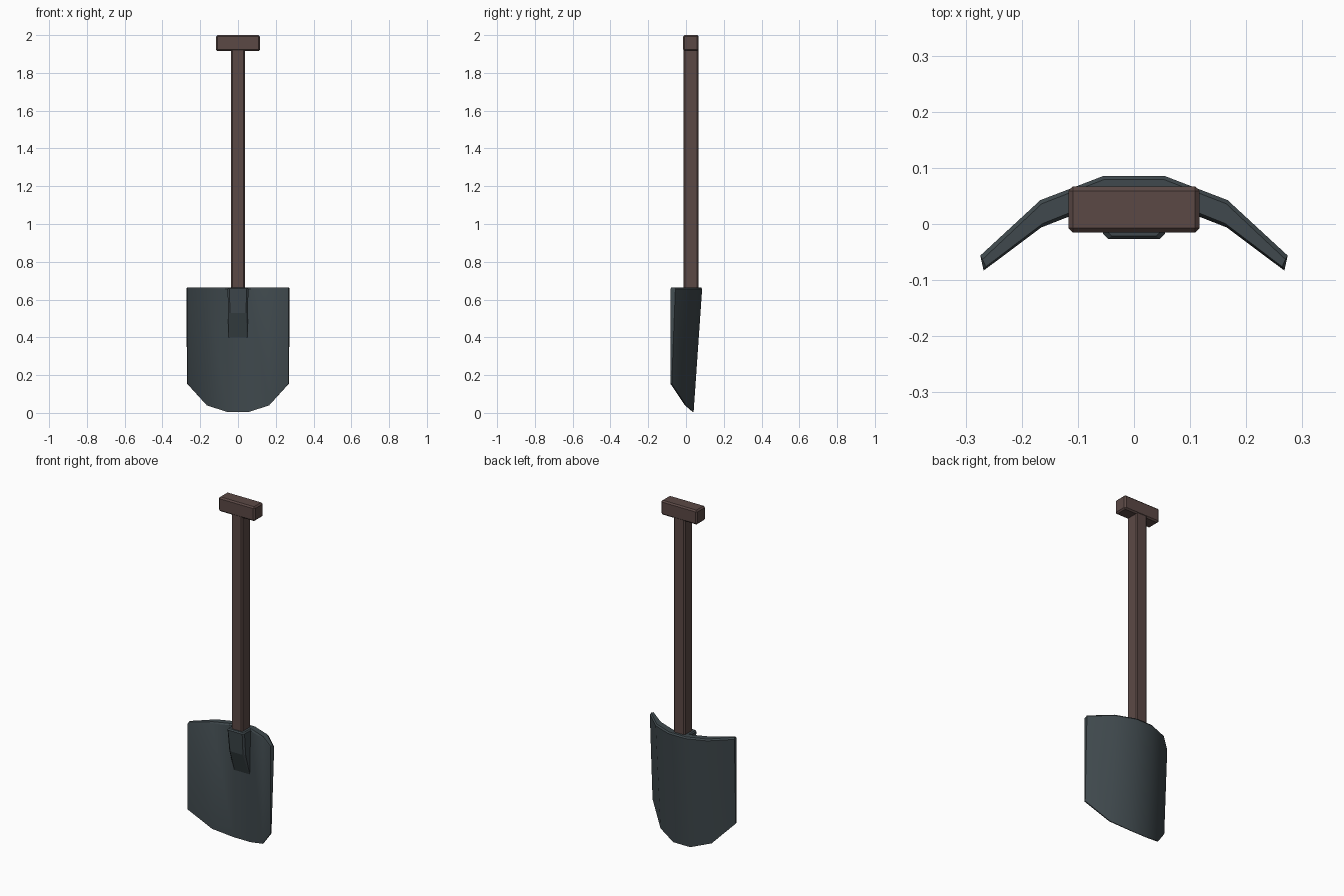
import bpy, bmesh

if "Cube" in bpy.data.objects:
    bpy.data.objects.remove(bpy.data.objects["Cube"])


def material(name, rgb):
    m = bpy.data.materials.new(name)
    m.diffuse_color = (*rgb, 1)
    m.use_nodes = True
    m.node_tree.nodes["Principled BSDF"].inputs["Base Color"].default_value = m.diffuse_color
    return m


wood = material("dark_wood", (0.105, 0.066, 0.060))
steel = material("dark_steel", (0.050, 0.066, 0.074))


def finish(name, bm, mat, smooth=False):
    bmesh.ops.recalc_face_normals(bm, faces=bm.faces)
    me = bpy.data.meshes.new(name)
    bm.to_mesh(me)
    bm.free()
    me.materials.append(mat)
    ob = bpy.data.objects.new(name, me)
    bpy.context.collection.objects.link(ob)
    if smooth:
        bpy.ops.object.select_all(action='DESELECT')
        ob.select_set(True)
        bpy.context.view_layer.objects.active = ob
        bpy.ops.object.shade_smooth_by_angle(angle=0.56)
    return ob


def loft(name, rings, mat, smooth=False):
    """Skin a stack of closed rings and cap both ends."""
    bm = bmesh.new()
    loops = [[bm.verts.new(p) for p in r] for r in rings]
    n = len(loops[0])
    for a, b in zip(loops, loops[1:]):
        for i in range(n):
            j = (i + 1) % n
            bm.faces.new((a[i], a[j], b[j], b[i]))
    # caps as quads between mirrored ring points
    for r in (loops[0], loops[-1]):
        for i in range(n // 2 - 1):
            bm.faces.new((r[i], r[i + 1], r[n - 2 - i], r[n - 1 - i]))
    return finish(name, bm, mat, smooth)


def box(name, lo, hi, mat, bevel):
    bm = bmesh.new()
    bmesh.ops.create_cube(bm, size=1)
    for v in bm.verts:
        v.co = [(l + h) / 2 + c * (h - l) for l, h, c in zip(lo, hi, v.co)]
    bmesh.ops.bevel(bm, geom=bm.edges[:], offset=bevel, segments=1, affect='EDGES')
    return finish(name, bm, mat)


# Blade: curved plate, thick at the top and thin at the rounded tip
# columns: x front, y front, x back, y back at top, bottom z
half = [(0.055, 0.037, 0.055, 0.086, 0.004),
        (0.165, -0.006, 0.167, 0.043, 0.040),
        (0.268, -0.083, 0.274, -0.056, 0.155)]
cols = [(-a, b, -c, d, e) for a, b, c, d, e in reversed(half)] + half
TOP = 0.665


def blade_ring(level):
    front, back = [], []
    for xf, yf, xb, yb, zb in cols:
        z = {"rim": TOP, "top": TOP - 0.008, "bottom": zb}[level]
        taper = 0.06 + 0.94 * z / TOP
        y0, y1 = yf, yf + (yb - yf) * taper
        x1 = xf + (xb - xf) * taper
        if level == "rim":
            y0, y1 = y0 + 0.007, y1 - 0.007
            xf, x1 = xf * 0.985, x1 * 0.985
        front.append((xf, y0, z))
        back.append((x1, y1, z))
    return front + back[::-1]


loft("blade", [blade_ring(k) for k in ("rim", "top", "bottom")], steel, True)

# Socket on the blade front, fading into the plate
rings = []
for z, y, wf, wb in [(0.665, -0.021, 0.040, 0.049), (0.658, -0.027, 0.046, 0.055),
                     (0.53, -0.014, 0.042, 0.053), (0.40, 0.036, 0.046, 0.050)]:
    ym = min(y + 0.009, 0.037)
    rings.append([(-wb, 0.045, z), (-wb, ym, z), (-wf, y, z),
                  (wf, y, z), (wb, ym, z), (wb, 0.045, z)])
loft("socket", rings, steel)

# Wooden shaft and T grip
box("shaft", (-0.036, -0.013, 0.60), (0.036, 0.065, 1.93), wood, 0.007)
box("grip", (-0.117, -0.015, 1.916), (0.117, 0.067, 2.0), wood, 0.008)
